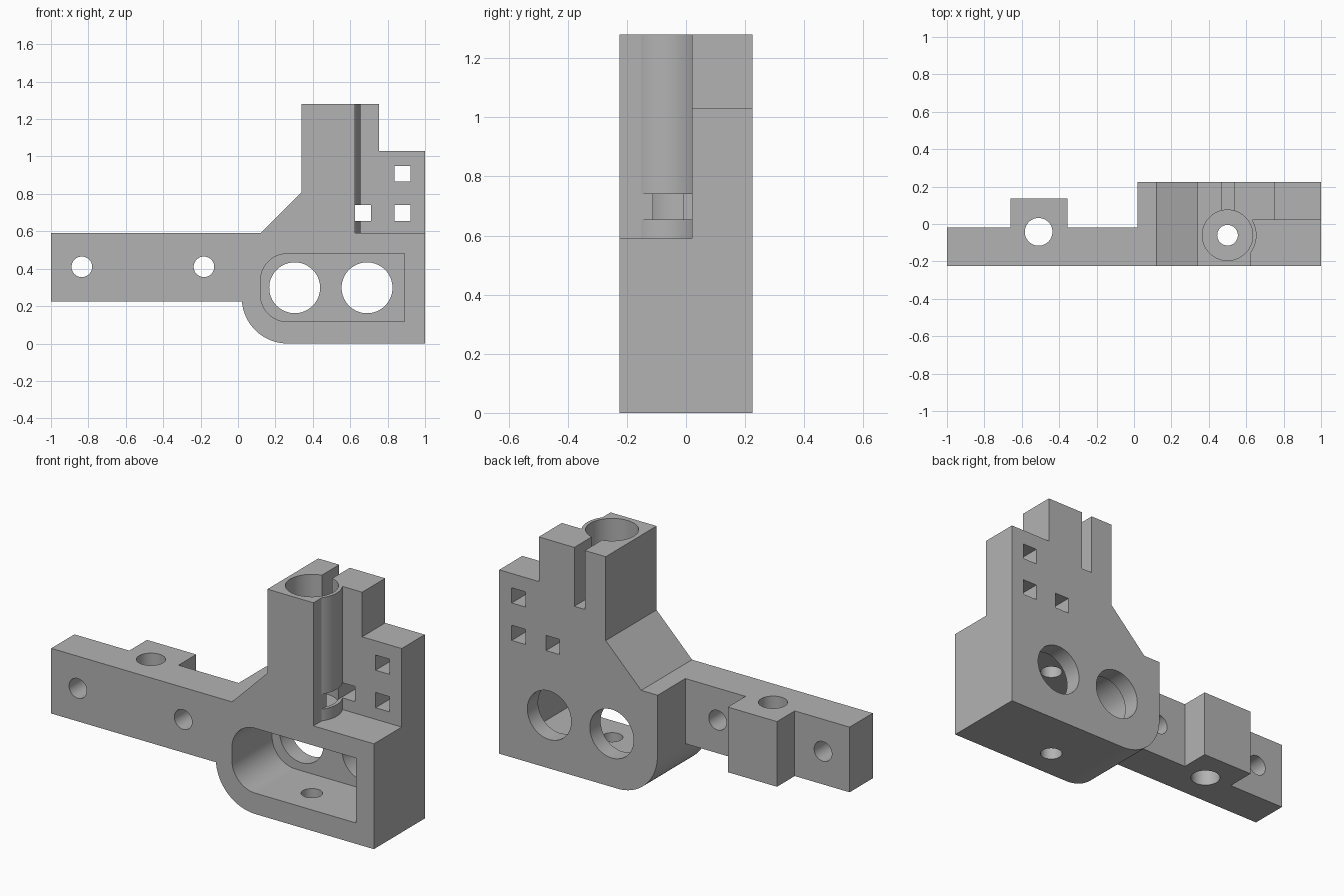
import bpy
import bmesh
from math import radians, cos, sin
from mathutils import Vector

if "Cube" in bpy.data.objects:
    bpy.data.objects.remove(bpy.data.objects["Cube"], do_unlink=True)

grey = bpy.data.materials.new("matte grey")
grey.use_nodes = True
grey.diffuse_color = (0.45, 0.45, 0.45, 1)
grey.node_tree.nodes["Principled BSDF"].inputs["Base Color"].default_value = grey.diffuse_color


def arc(cx, cy, r, start, end, steps=24):
    angles = [radians(start + (end - start) * i / steps) for i in range(steps + 1)]
    return [(cx + r * cos(a), cy + r * sin(a)) for a in angles]


def circle(cx, cy, r):
    return arc(cx, cy, r, 0, 360, 64)[:-1]


def rect(x0, x1, y0, y1):
    return [(x0, y0), (x1, y0), (x1, y1), (x0, y1)]


def prism(name, outline, low, high, axis):
    """Extrude an outline along Y (outline in XZ) or Z (outline in XY)."""
    def place(p, d):
        return (p[0], d, p[1]) if axis == "Y" else (p[0], p[1], d)
    bm = bmesh.new()
    face = bm.faces.new([bm.verts.new(place(p, low)) for p in outline])
    top = bmesh.ops.extrude_face_region(bm, geom=[face])["geom"]
    shift = Vector(place((0, 0), high - low))
    bmesh.ops.translate(bm, vec=shift, verts=[v for v in top if isinstance(v, bmesh.types.BMVert)])
    bmesh.ops.recalc_face_normals(bm, faces=bm.faces)
    mesh = bpy.data.meshes.new(name)
    bm.to_mesh(mesh)
    bm.free()
    mesh.materials.append(grey)
    obj = bpy.data.objects.new(name, mesh)
    bpy.context.collection.objects.link(obj)
    return obj


# Full side outline of arm, rounded housing and stepped tower
outline = [(-1, 0.225), (0.02, 0.225)] + arc(0.265, 0.245, 0.245, 184, 270)
outline += [(1, 0), (1, 1.03), (0.755, 1.03), (0.755, 1.28), (0.34, 1.28),
            (0.34, 0.81), (0.12, 0.59), (-1, 0.59)]
bracket = prism("bracket", outline, -0.225, 0.225, "Y")

# Space behind the arm, leaving the square boss
behind_arm = [(-1.1, -0.02), (-0.66, -0.02), (-0.66, 0.137), (-0.355, 0.137),
              (-0.355, -0.02), (0.018, -0.02), (0.018, 0.3), (-1.1, 0.3)]
# Ledge in front of the back plate, following the tube wall
tube_x, tube_y = 0.5, -0.06
ledge = [(0.625, -0.3)] + arc(tube_x, tube_y, 0.155, -36.2, 31.5) + [(1.1, 0.021), (1.1, -0.3)]
# Front pocket with rounded left corners
pocket = [(0.89, 0.117), (0.89, 0.48)] + arc(0.265, 0.335, 0.145, 90, 180) \
    + arc(0.265, 0.262, 0.145, 180, 270)

cutters = [
    prism("behind_arm_cutter", behind_arm, -0.1, 0.8, "Z"),
    prism("ledge_cutter", ledge, 0.59, 1.4, "Z"),
    prism("pocket_cutter", pocket, -0.3, 0.13, "Y"),
    prism("tube_bore_cutter", circle(tube_x, tube_y, 0.135), 0.62, 1.4, "Z"),
    prism("screw_hole_cutter", circle(tube_x, tube_y, 0.055), -0.1, 0.8, "Z"),
    prism("slot_cutter", rect(0.47, 0.535, tube_y, 0.3), 0.95, 1.4, "Z"),
    prism("boss_hole_cutter", circle(-0.51, -0.042, 0.074), 0.1, 0.7, "Z"),
]
for x in (-0.835, -0.182):
    cutters.append(prism("arm_hole_cutter", circle(x, 0.41, 0.055), -0.3, 0.3, "Y"))
for x in (0.303, 0.69):
    cutters.append(prism("round_window_cutter", circle(x, 0.298, 0.136), 0, 0.3, "Y"))
for x, z in ((0.625, 0.655), (0.838, 0.655), (0.838, 0.865)):
    cutters.append(prism("square_hole_cutter", rect(x, x + 0.085, z, z + 0.085), -0.3, 0.3, "Y"))

# Cut everything from the solid
bpy.context.view_layer.objects.active = bracket
for cutter in cutters:
    cutter.hide_render = True
    mod = bracket.modifiers.new(cutter.name, "BOOLEAN")
    mod.operation = "DIFFERENCE"
    mod.solver = "EXACT"
    mod.object = cutter
    bpy.ops.object.modifier_apply(modifier=mod.name)
    bpy.data.objects.remove(cutter, do_unlink=True)

# Smooth round walls, crisp edges
bpy.ops.object.select_all(action="DESELECT")
bracket.select_set(True)
bpy.ops.object.shade_smooth_by_angle(angle=radians(25))
